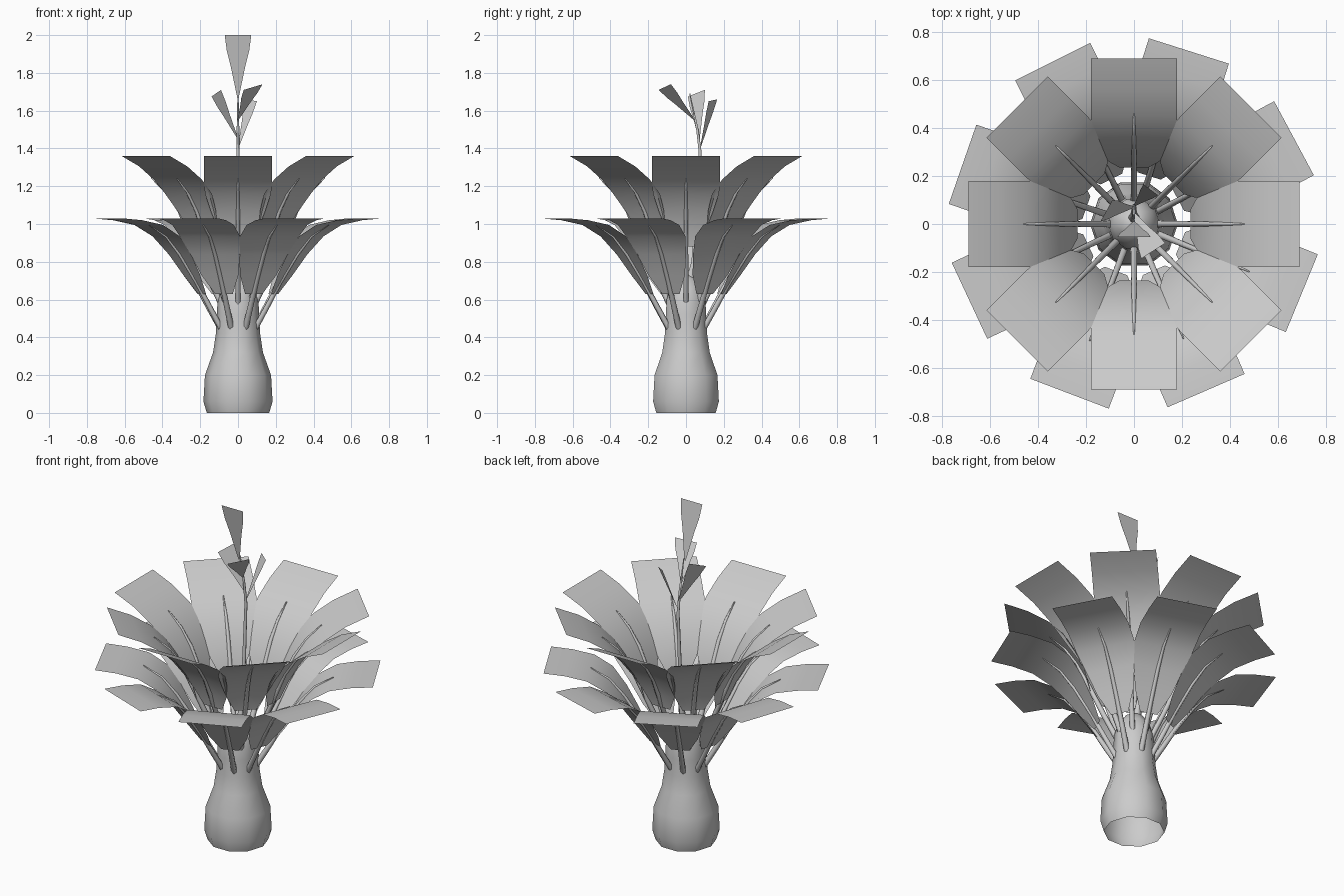
import bpy
import bmesh
import math
from mathutils import Vector, Matrix

cube = bpy.data.objects.get("Cube")
if cube:
    bpy.data.objects.remove(cube)

# Single flat colour
grey = bpy.data.materials.new("plant_grey")
grey.use_nodes = True
grey.diffuse_color = (0.6, 0.6, 0.6, 1)
grey.node_tree.nodes["Principled BSDF"].inputs["Base Color"].default_value = (0.6, 0.6, 0.6, 1)


def finish(name, bm, turn=0.0):
    """Turn the mesh about z, shade it smooth and add it to the scene."""
    bmesh.ops.rotate(bm, verts=bm.verts, matrix=Matrix.Rotation(turn, 3, "Z"))
    for f in bm.faces:
        f.smooth = True
    mesh = bpy.data.meshes.new(name)
    bm.to_mesh(mesh)
    bm.free()
    mesh.materials.append(grey)
    obj = bpy.data.objects.new(name, mesh)
    bpy.context.collection.objects.link(obj)
    return obj


def bridge(bm, rings, closed):
    """Join consecutive rows of vertices with quads."""
    for a, b in zip(rings, rings[1:]):
        n = len(a)
        for i in range(n if closed else n - 1):
            j = (i + 1) % n
            bm.faces.new((a[i], a[j], b[j], b[i]))


def tube(name, path, radii, sides=6, turn=0.0):
    """Tapered round stem along a path."""
    bm = bmesh.new()
    pts = [Vector(p) for p in path]
    rings = []
    for k, p in enumerate(pts):
        along = (pts[min(k + 1, len(pts) - 1)] - pts[max(k - 1, 0)]).normalized()
        u = along.cross(Vector((0, 1, 0))).normalized()
        v = along.cross(u)
        angles = [math.tau * i / sides for i in range(sides)]
        rings.append([bm.verts.new(p + radii[k] * (u * math.cos(a) + v * math.sin(a)))
                      for a in angles])
    bridge(bm, rings, True)
    bm.faces.new(rings[-1])
    bmesh.ops.recalc_face_normals(bm, faces=bm.faces)
    return finish(name, bm, turn)


def frond(name, rows, turn):
    """Sheet leaf from rows of (radius, height, half width)."""
    bm = bmesh.new()
    rings = [[bm.verts.new((r, s * w, z)) for s in (1, 0, -1)] for r, z, w in rows]
    bridge(bm, rings, False)
    return finish(name, bm, turn)


# Bulbous trunk, open underneath
trunk_profile = [(0.165, 0), (0.183, 0.06), (0.175, 0.2), (0.132, 0.32), (0.117, 0.42),
                 (0.112, 0.52), (0.108, 0.6), (0.09, 0.66), (0.055, 0.71), (0.02, 0.73)]
bm = bmesh.new()
rings = [[bm.verts.new((r * math.cos(math.tau * i / 10), r * math.sin(math.tau * i / 10), z))
          for i in range(10)] for r, z in trunk_profile]
bridge(bm, rings, True)
bm.faces.new(rings[-1])
finish("trunk", bm)

# Two whorls of eight fronds, each with its stalk
upper_rows = [(0.235, 0.88, 0.06), (0.26, 0.97, 0.105), (0.31, 1.07, 0.145),
              (0.37, 1.16, 0.175), (0.45, 1.235, 0.18), (0.56, 1.305, 0.18),
              (0.69, 1.36, 0.18)]
lower_rows = [(0.21, 0.63, 0.05), (0.27, 0.73, 0.105), (0.34, 0.84, 0.14),
              (0.42, 0.935, 0.17), (0.52, 0.995, 0.175), (0.64, 1.02, 0.175),
              (0.757, 1.03, 0.175)]
upper_stalk = [(0.09, 0, 0.58), (0.165, 0, 0.74), (0.235, 0, 0.9),
               (0.31, 0, 1.07), (0.38, 0, 1.17), (0.46, 0, 1.245)]
lower_stalk = [(0.1, 0, 0.45), (0.165, 0, 0.56), (0.24, 0, 0.69),
               (0.34, 0, 0.84), (0.42, 0, 0.935), (0.52, 0, 0.997)]
stalk_radii = [0.016, 0.015, 0.013, 0.011, 0.008, 0.003]
for i in range(8):
    high = math.radians(45 * i)
    low = math.radians(28.2 + 44.2 * i)
    frond(f"upper_frond_{i + 1}", upper_rows, high)
    tube(f"upper_stalk_{i + 1}", upper_stalk, stalk_radii, turn=high)
    frond(f"lower_frond_{i + 1}", lower_rows, low)
    tube(f"lower_stalk_{i + 1}", lower_stalk, stalk_radii, turn=low)

# Thin central shoot
tube("central_shoot",
     [(0, 0.02, 0.68), (0, 0.04, 0.8), (0, 0.06, 1.1), (0, 0.075, 1.38),
      (0, 0.06, 1.5), (0, 0.02, 1.69)],
     [0.03, 0.013, 0.011, 0.009, 0.007, 0.003])


def shoot_leaf(name, base, left, right):
    """Small wedge leaf widening from its base to a straight tip."""
    bm = bmesh.new()
    base, left, right = Vector(base), Vector(left), Vector(right)
    middle = (left + right) / 2
    rings = []
    for t, spread in ((0, 0.06), (0.5, 0.55), (0.75, 0.85), (1, 1)):
        centre = base.lerp(middle, t)
        half = (right - left) * spread / 2
        rings.append([bm.verts.new(centre - half), bm.verts.new(centre + half)])
    bridge(bm, rings, False)
    finish(name, bm)


# Young leaves on the shoot
shoot_leaf("crown_leaf", (0, 0.01, 1.67), (-0.07, -0.055, 2), (0.07, -0.055, 2))
shoot_leaf("front_shoot_leaf", (0, 0.045, 1.55), (0.03, -0.145, 1.71), (0.13, -0.08, 1.74))
shoot_leaf("right_shoot_leaf", (0, 0.07, 1.45), (-0.14, 0.01, 1.675), (-0.09, 0.1, 1.71))
shoot_leaf("back_shoot_leaf", (0, 0.075, 1.4), (0.1, 0.12, 1.65), (0.04, 0.165, 1.66))
